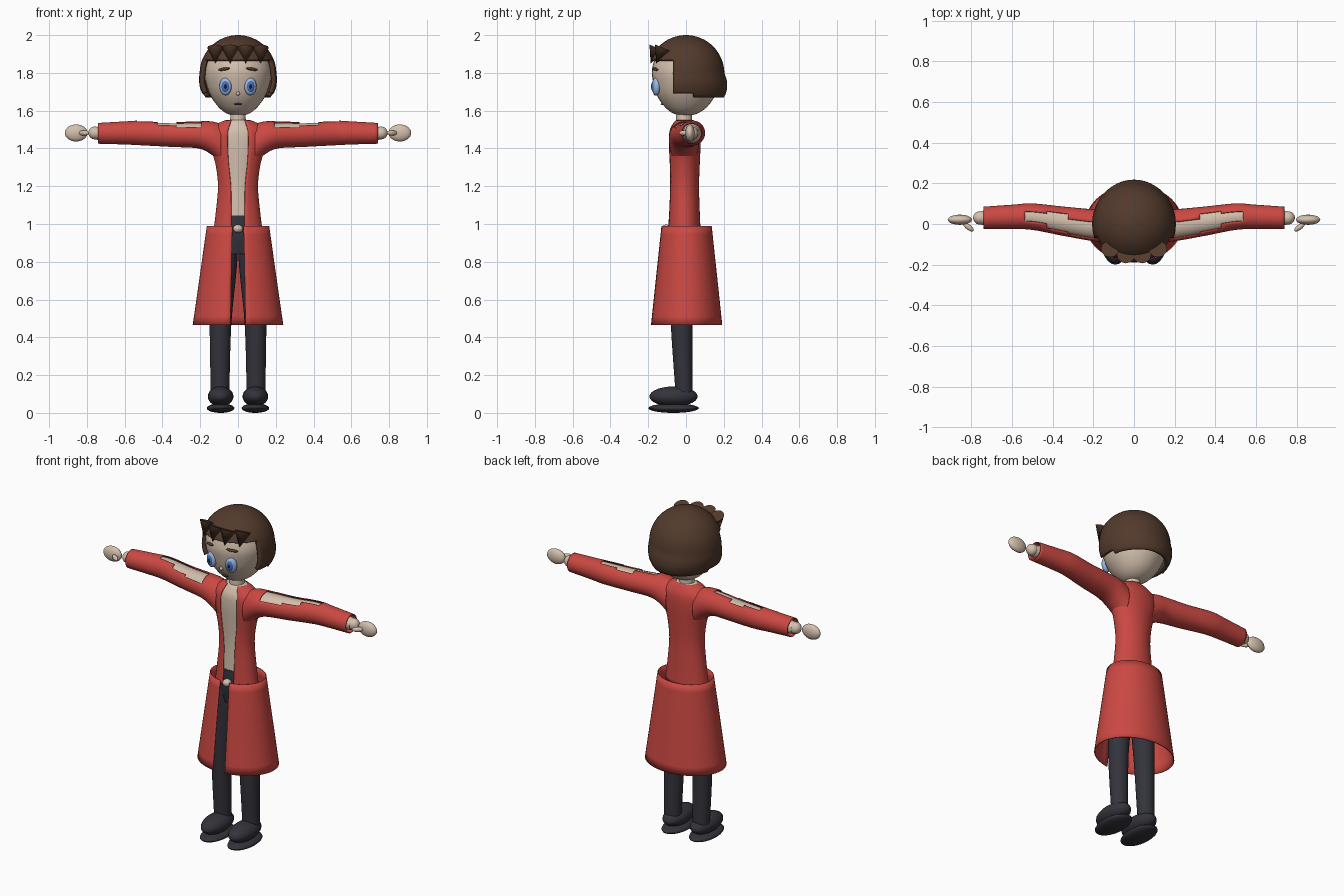
import bpy, bmesh, math
from mathutils import Matrix, Vector, Euler

if "Cube" in bpy.data.objects:
    bpy.data.objects.remove(bpy.data.objects["Cube"])


def material(name, r, g, b):
    m = bpy.data.materials.new(name)
    m.diffuse_color = (r, g, b, 1)
    m.use_nodes = True
    m.node_tree.nodes["Principled BSDF"].inputs["Base Color"].default_value = m.diffuse_color
    return m


SKIN = material("skin", 0.66, 0.53, 0.42)
RED = material("coat red", 0.60, 0.065, 0.055)
BROWN = material("hair brown", 0.085, 0.042, 0.025)
DARK = material("trouser charcoal", 0.033, 0.033, 0.044)
PALE = material("eye pale blue", 0.32, 0.47, 0.76)
BLUE = material("iris blue", 0.06, 0.16, 0.50)
BLACK = material("pupil dark", 0.01, 0.013, 0.03)


def finish(bm, name, mat, mirror=False, thick=0, angle=45):
    bmesh.ops.remove_doubles(bm, verts=bm.verts, dist=1e-5)
    bmesh.ops.recalc_face_normals(bm, faces=bm.faces)
    me = bpy.data.meshes.new(name)
    bm.to_mesh(me)
    bm.free()
    me.materials.append(mat)
    ob = bpy.data.objects.new(name, me)
    bpy.context.collection.objects.link(ob)
    if thick:
        s = ob.modifiers.new("thickness", "SOLIDIFY")
        s.thickness, s.offset = thick, -1
    if mirror:
        m = ob.modifiers.new("mirror", "MIRROR")
        m.use_mirror_merge = False
    bpy.ops.object.select_all(action='DESELECT')
    ob.select_set(True)
    bpy.context.view_layer.objects.active = ob
    bpy.ops.object.shade_smooth_by_angle(angle=math.radians(angle))
    return ob


def resample(rings, steps):
    # smooth curve through the given cross-sections
    out = []
    for i in range(len(rings) - 1):
        p = [rings[max(i - 1, 0)], rings[i], rings[i + 1], rings[min(i + 2, len(rings) - 1)]]
        for s in range(steps):
            t = s / steps
            out.append([0.5 * (2 * b + (c - a) * t + (2 * a - 5 * b + 4 * c - d) * t * t
                               + (3 * b - a - 3 * c + d) * t ** 3) for a, b, c, d in zip(*p)])
    return out + [list(rings[-1])]


def loft(rings, axis="z", n=32, steps=4, caps=True):
    # ring: position, two centre coordinates, two radii, half width of the slit
    bm = bmesh.new()
    rows = []
    for t, c1, c2, r1, r2, w in resample(rings, steps):
        a0 = math.asin(min(w / r1, 1)) if w > 0 else 0
        row = []
        for k in range(n + 1):
            a = a0 + (2 * math.pi - 2 * a0) * k / n
            s, c = math.sin(a), math.cos(a)
            co = (c1 + r1 * s, c2 - r2 * c, t) if axis == "z" else (t, c1 + r1 * s, c2 + r2 * c)
            row.append(bm.verts.new(co))
        rows.append(row)
    for a, b in zip(rows, rows[1:]):
        for k in range(n):
            bm.faces.new((a[k], a[k + 1], b[k + 1], b[k]))
    if caps:
        bm.faces.new(rows[0][:-1])
        bm.faces.new(rows[-1][:-1])
    return bm


def blob(name, mat, centre, radii, rot=(0, 0, 0), mirror=False):
    bm = bmesh.new()
    mx = Matrix.LocRotScale(Vector(centre), Euler(rot), Vector(radii))
    bmesh.ops.create_uvsphere(bm, u_segments=24, v_segments=14, radius=1, matrix=mx)
    return finish(bm, name, mat, mirror)


def shrink(rings, d):
    return [(t, a, b, r - d, q - d, 0) for t, a, b, r, q, w in rings]


# Torso and open-fronted jacket
torso = [(0.95, 0, -0.01, 0.132, 0.088, 0.036), (1.06, 0, -0.01, 0.118, 0.083, 0.036),
         (1.20, 0, -0.01, 0.106, 0.079, 0.038), (1.32, 0, -0.01, 0.120, 0.083, 0.050),
         (1.42, 0, -0.01, 0.150, 0.087, 0.055), (1.49, 0, -0.01, 0.150, 0.083, 0.053),
         (1.53, 0, -0.01, 0.110, 0.065, 0.042), (1.55, 0, -0.01, 0.065, 0.050, 0.036)]
finish(loft(torso, caps=False), "jacket", RED, thick=0.004)
finish(loft(shrink(torso, 0.007)), "body", SKIN)
finish(loft([(1.48, 0, -0.01, 0.045, 0.045, 0), (1.62, 0, -0.01, 0.038, 0.04, 0)]), "neck", SKIN)

# Sleeves with an opening along the top, arms inside
sleeve = [(0.09, -0.01, 1.425, 0.078, 0.105, 0), (0.14, -0.01, 1.455, 0.080, 0.088, 0),
          (0.21, -0.005, 1.472, 0.078, 0.072, 0), (0.35, 0.014, 1.475, 0.072, 0.067, 0),
          (0.50, 0.036, 1.482, 0.065, 0.066, 0), (0.60, 0.035, 1.482, 0.060, 0.061, 0),
          (0.74, 0.030, 1.480, 0.055, 0.055, 0)]
bm = loft(sleeve, "x", steps=6, caps=False)
hole = []
for f in bm.faces:
    c = f.calc_center_median()
    mid = -0.03 + (c.x - 0.2) * 0.21
    if c.z > 1.5 and 0.19 < c.x < 0.54:
        back = 0.032 if c.x < 0.33 else 0.048 if c.x < 0.43 else 0.028
        front = 0.042 if c.x < 0.42 else 0.022
        if mid - front < c.y < mid + back:
            hole.append(f)
bmesh.ops.delete(bm, geom=hole, context='FACES')
finish(bm, "sleeve", RED, mirror=True, thick=0.005)
arm = shrink(sleeve[1:-1], 0.009) + [(0.75, 0.03, 1.48, 0.034, 0.034, 0)]
finish(loft(arm, "x"), "arm", SKIN, mirror=True)
blob("wrist", SKIN, (0.757, 0.03, 1.482), (0.035, 0.033, 0.034), mirror=True)
blob("hand", SKIN, (0.857, 0.021, 1.482), (0.06, 0.025, 0.045), mirror=True)
blob("thumb", SKIN, (0.815, -0.015, 1.482), (0.032, 0.013, 0.014), (0, 0, 0.65), mirror=True)

# Coat skirt with a front slit
skirt = [(0.465, 0, 0.002, 0.240, 0.190, 0.040), (0.73, 0, 0.002, 0.202, 0.162, 0.036),
         (0.99, 0, 0.002, 0.165, 0.134, 0.030)]
finish(loft(skirt, n=48, caps=False), "coat_skirt", RED, thick=0.005)

# Trousers, clasp and shoes
finish(loft([(0.84, 0, -0.012, 0.095, 0.070, 0), (0.92, 0, -0.012, 0.118, 0.083, 0),
             (1.00, 0, -0.01, 0.116, 0.083, 0), (1.045, 0, -0.01, 0.108, 0.079, 0)]),
       "trouser_waist", DARK)
leg = [(0.10, 0.095, -0.010, 0.049, 0.045, 0), (0.46, 0.093, -0.023, 0.057, 0.057, 0),
       (0.75, 0.076, -0.020, 0.068, 0.068, 0), (0.92, 0.058, -0.012, 0.060, 0.074, 0)]
finish(loft(leg), "trouser_leg", DARK, mirror=True)
blob("clasp", SKIN, (0, -0.105, 0.975), (0.026, 0.024, 0.022))
blob("shoe", DARK, (0.092, -0.066, 0.087), (0.068, 0.128, 0.053), mirror=True)
blob("shoe_sole", DARK, (0.092, -0.066, 0.025), (0.073, 0.134, 0.025), mirror=True)

# Head
head = [(1.572, 0, -0.005, 0.012, 0.012, 0), (1.585, 0, -0.003, 0.060, 0.064, 0),
        (1.62, 0, 0, 0.104, 0.112, 0), (1.68, 0, 0, 0.146, 0.154, 0),
        (1.75, 0, 0, 0.171, 0.174, 0), (1.82, 0, 0, 0.178, 0.180, 0),
        (1.90, 0, 0, 0.150, 0.150, 0), (1.96, 0, 0, 0.080, 0.080, 0)]
finish(loft(head), "head", SKIN)

# Face
blob("eye", PALE, (0.066, -0.158, 1.728), (0.033, 0.022, 0.047), (0, 0, 0.25), mirror=True)
blob("iris", BLUE, (0.066, -0.166, 1.728), (0.024, 0.0175, 0.035), (0, 0, 0.2), mirror=True)
blob("pupil", BLACK, (0.066, -0.172, 1.728), (0.011, 0.0145, 0.018), mirror=True)
blob("eyebrow", BROWN, (0.074, -0.162, 1.82), (0.034, 0.010, 0.008), (0, 0.13, 0.42), mirror=True)
blob("nose", SKIN, (0, -0.160, 1.69), (0.010, 0.012, 0.011))
blob("mouth", BROWN, (0, -0.124, 1.635), (0.022, 0.010, 0.005))

# Hair cap cut away around the face
bm = bmesh.new()
bmesh.ops.create_uvsphere(bm, u_segments=48, v_segments=32, radius=0.203,
                          matrix=Matrix.Translation((0, 0, 1.797)))
for v in bm.verts:
    t = min(max((1.80 - v.co.z) / 0.13, 0), 1.2)
    v.co.x *= 1 + 0.11 * t
    v.co.y *= 1 + 0.26 * t
for co, no in (((0, 0, 1.87), (0, 0, 1)), ((0, -0.07, 0), (0, 1, 0)),
               ((0, 0.04, 0), (0, 1, 0)), ((0, 0, 1.67), (0, 0, 1)), ((0, 0, 1.69), (0, 0, 1))):
    bmesh.ops.bisect_plane(bm, geom=bm.verts[:] + bm.edges[:] + bm.faces[:],
                           plane_co=co, plane_no=no)
cut = []
for f in bm.faces:
    c = f.calc_center_median()
    low = 1.87 if c.y < -0.07 else 1.69 if c.y < 0.04 else 1.67
    if c.z < low:
        cut.append(f)
bmesh.ops.delete(bm, geom=cut, context='FACES')
finish(bm, "hair", BROWN, thick=0.02)

# Fringe of pointed locks
bm = bmesh.new()
for x in (-0.118, -0.04, 0.04, 0.118):
    back = 0.25 * abs(x) if abs(x) > 0.1 else 0
    base, tip = Vector((x, -0.152 + back, 1.932)), Vector((x * 1.02, -0.187 + back, 1.85))
    d = tip - base
    mx = Matrix.Translation((base + tip) / 2) @ d.to_track_quat('Z', 'Y').to_matrix().to_4x4()
    bmesh.ops.create_cone(bm, cap_ends=True, segments=12, radius1=0.045, radius2=0,
                          depth=d.length, matrix=mx)
finish(bm, "fringe", BROWN)
